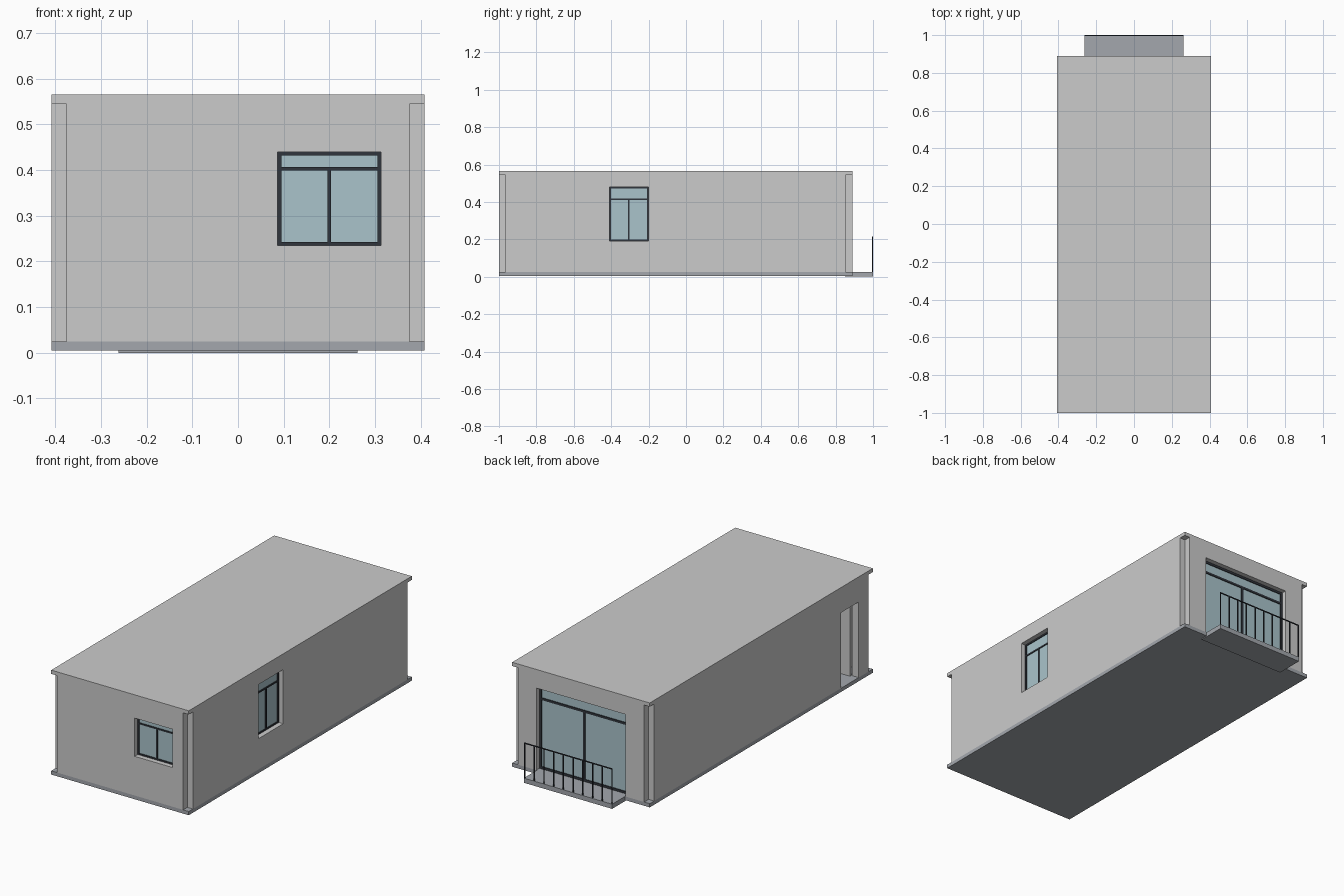
import bpy, bmesh
from math import radians
from mathutils import Matrix, Vector

if "Cube" in bpy.data.objects:
    bpy.data.objects.remove(bpy.data.objects["Cube"])

HX, Y0, Y1 = 0.408, -1.0, 0.89      # cabin footprint
FLOOR, CEIL = 0.025, 0.545          # wall bottom and top
T = 0.04                            # wall thickness


def material(name, rgb):
    m = bpy.data.materials.new(name)
    m.diffuse_color = (*rgb, 1)
    m.use_nodes = True
    m.node_tree.nodes["Principled BSDF"].inputs["Base Color"].default_value = m.diffuse_color
    return m


DARK = material("dark_metal", (0.03, 0.035, 0.045))
GLASS = material("window_glass", (0.40, 0.55, 0.60))
STONE = material("floor_concrete", (0.37, 0.39, 0.42))
PALE = material("door_paint", (0.6, 0.6, 0.6))


def finish(bm, name, mat=None, matrix=None):
    bmesh.ops.recalc_face_normals(bm, faces=bm.faces)
    me = bpy.data.meshes.new(name)
    bm.to_mesh(me)
    bm.free()
    ob = bpy.data.objects.new(name, me)
    bpy.context.collection.objects.link(ob)
    if matrix:
        ob.matrix_world = matrix
    if mat:
        me.materials.append(mat)
    return ob


def add_box(bm, x, y, z):
    lo, hi = Vector((x[0], y[0], z[0])), Vector((x[1], y[1], z[1]))
    m = Matrix.Translation((lo + hi) / 2) @ Matrix.Diagonal((*(hi - lo), 1))
    bmesh.ops.create_cube(bm, size=1, matrix=m)


def box(name, x, y, z, mat=None, matrix=None):
    bm = bmesh.new()
    add_box(bm, x, y, z)
    return finish(bm, name, mat, matrix)


def side(x, y, angle):
    """Wall frame: local X runs along the wall, local Y points indoors."""
    return Matrix.Translation((x, y, 0)) @ Matrix.Rotation(radians(angle), 4, 'Z')


def wall(name, matrix, u, hole_u=None, hole_z=None):
    """Thick wall panel with one rectangular opening."""
    us = sorted({*u, *hole_u})
    zs = sorted({FLOOR, CEIL, *hole_z})
    bm = bmesh.new()
    for a, b in zip(us, us[1:]):
        for c, d in zip(zs, zs[1:]):
            if hole_u[0] <= a < hole_u[1] and hole_z[0] <= c < hole_z[1]:
                continue
            bm.faces.new([bm.verts.new((p, 0, q)) for p, q in ((a, c), (b, c), (b, d), (a, d))])
    bmesh.ops.remove_doubles(bm, verts=bm.verts, dist=1e-5)
    ext = bmesh.ops.extrude_face_region(bm, geom=bm.faces[:], use_keep_orig=True)
    bmesh.ops.translate(bm, vec=(0, T, 0),
                        verts=[g for g in ext["geom"] if isinstance(g, bmesh.types.BMVert)])
    finish(bm, name, None, matrix)


def window(name, matrix, u, z, transom, w=0.008):
    """Dark frame with a transom and a mullion below it, plus the pane."""
    d = (0.026, 0.039)
    mid = (u[0] + u[1]) / 2
    bm = bmesh.new()
    for a in (u[0], u[1] - w):
        add_box(bm, (a, a + w), d, z)
    for c in (z[0], transom - w / 2, z[1] - w):
        add_box(bm, (u[0] + w, u[1] - w), d, (c, c + w))
    add_box(bm, (mid - w / 2, mid + w / 2), d, (z[0] + w, transom - w / 2))
    finish(bm, name + "_frame", DARK, matrix)
    box(name + "_pane", (u[0] + w / 2, u[1] - w / 2), (0.030, 0.035),
        (z[0] + w / 2, z[1] - w / 2), GLASS, matrix)


# Floor and roof slabs
box("floor_slab", (-HX, HX), (Y0, Y1), (0.005, FLOOR), STONE)
box("roof_slab", (-HX, HX), (Y0, Y1), (CEIL, 0.565))

# Walls stop short of the corners, leaving square notches
front, right = side(0, Y0, 0), side(HX, 0, 90)
back, left = side(0, Y1, 180), side(-HX, 0, -90)
openings = {
    "front": (front, (-0.375, 0.375), (0.087, 0.313), (0.235, 0.44), 0.403),
    "right": (right, (-0.965, 0.853), (-0.41, -0.20), (0.19, 0.48), 0.415),
    "back": (back, (-0.375, 0.375), (-0.265, 0.265), (FLOOR, 0.465), 0.40),
}
for name, (m, span, u, z, transom) in openings.items():
    wall(name + "_wall", m, span, u, z)
    window(name + "_window", m, u, z, transom, 0.012 if name == "back" else 0.008)

# Left wall with doorway and a door standing open indoors
wall("left_wall", left, (-0.853, 0.965), (0.73, 0.88), (FLOOR, 0.43))
box("open_door", (0.865, 0.878), (T, T + 0.145), (FLOOR + 0.002, 0.428), PALE, left)

# Balcony slab and front railing
box("balcony_slab", (-0.262, 0.262), (0.85, 1.0), (0.0, FLOOR), STONE)
bm = bmesh.new()
r, n = 0.0025, 10
for i in range(n):
    x = -0.2595 + 0.519 * i / (n - 1)
    add_box(bm, (x - r, x + r), (0.995, 1.0), (FLOOR, 0.21))
add_box(bm, (-0.262, 0.262), (0.995, 1.0), (0.21, 0.215))
finish(bm, "balcony_railing", DARK)
